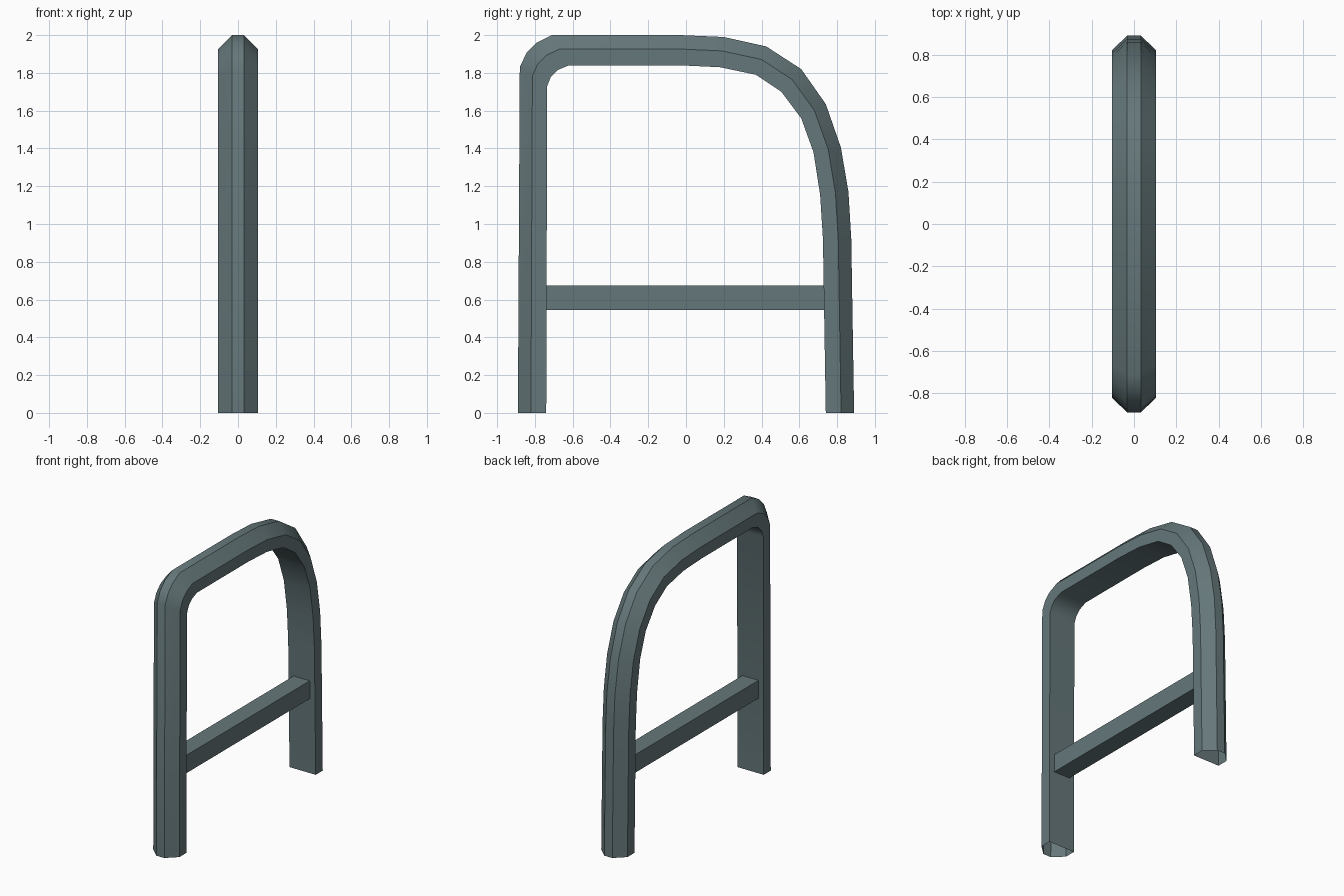
import bpy, bmesh, math

if "Cube" in bpy.data.objects:
    bpy.data.objects.remove(bpy.data.objects["Cube"])

mat = bpy.data.materials.new("grey green paint")
mat.diffuse_color = (0.13, 0.185, 0.195, 1)
mat.use_nodes = True
mat.node_tree.nodes["Principled BSDF"].inputs["Base Color"].default_value = mat.diffuse_color


def loft(name, rings):
    """Open-ended skin through a list of closed cross-section rings."""
    bm = bmesh.new()
    rows = [[bm.verts.new(p) for p in ring] for ring in rings]
    n = len(rows[0])
    for a, b in zip(rows, rows[1:]):
        for i in range(n):
            j = (i + 1) % n
            bm.faces.new((a[i], a[j], b[j], b[i]))
    bmesh.ops.recalc_face_normals(bm, faces=bm.faces)
    me = bpy.data.meshes.new(name)
    bm.to_mesh(me)
    bm.free()
    me.materials.append(mat)
    ob = bpy.data.objects.new(name, me)
    bpy.context.collection.objects.link(ob)
    bpy.ops.object.select_all(action='DESELECT')
    ob.select_set(True)
    bpy.context.view_layer.objects.active = ob
    bpy.ops.object.shade_smooth_by_angle(angle=math.radians(35))
    return ob


# Hoop: outer and inner side profiles (y, z), chamfered towards the outside
outer = [(-.89, 0), (-.88, 1.83), (-.845, 1.905), (-.79, 1.96), (-.71, 2),
         (-.03, 2), (.2, 1.99), (.425, 1.94), (.61, 1.82), (.74, 1.635),
         (.82, 1.405), (.86, 1.17), (.875, .92), (.89, 0)]
inner = [(-.74, 0), (-.735, 1.73), (-.715, 1.78), (-.68, 1.815), (-.62, 1.84),
         (-.03, 1.84), (.18, 1.83), (.37, 1.79), (.505, 1.70), (.61, 1.56),
         (.675, 1.38), (.71, 1.155), (.725, .92), (.74, 0)]
# Cross-section: half width and share of the way from outer to inner
section = [(.032, 0), (.105, .46), (.105, 1), (-.105, 1), (-.105, .46), (-.032, 0)]
loft("arched_frame", [[(x, o[0] + (i[0] - o[0]) * t, o[1] + (i[1] - o[1]) * t)
                       for x, t in section] for o, i in zip(outer, inner)])

# Square cross bar between the two legs
h = .065
loft("cross_bar", [[(sx * h, y, .61 + sz * h)
                    for sx, sz in ((-1, -1), (1, -1), (1, 1), (-1, 1))]
                   for y in (-.74, .732)])
